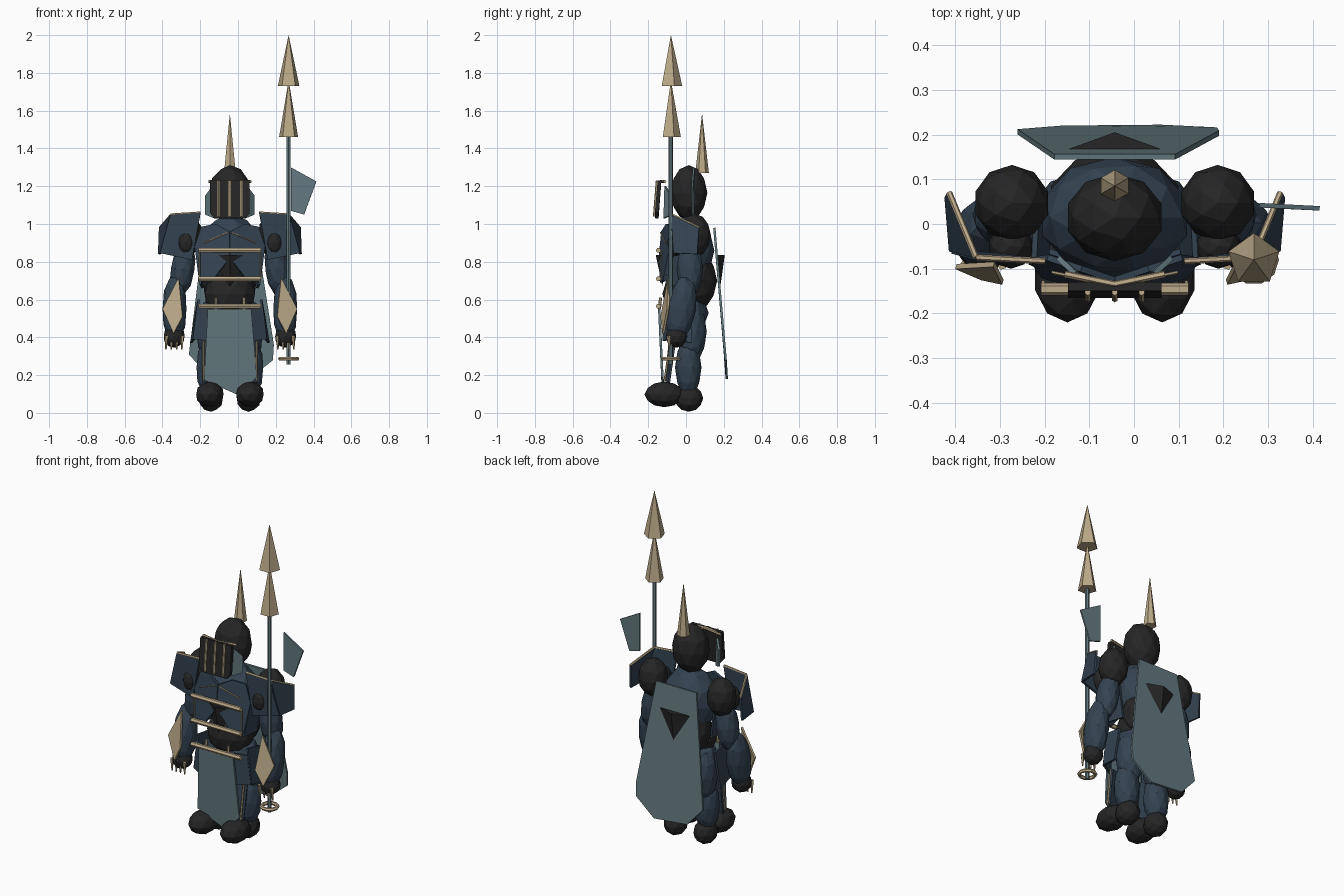
import bpy, bmesh, math
from mathutils import Vector

if "Cube" in bpy.data.objects:
    bpy.data.objects.remove(bpy.data.objects["Cube"])

CX = -0.043  # body midline; the spear on one side shifts it off centre


def material(name, rgb):
    m = bpy.data.materials.new(name)
    m.diffuse_color = (*rgb, 1)
    m.use_nodes = True
    m.node_tree.nodes["Principled BSDF"].inputs["Base Color"].default_value = m.diffuse_color
    return m


BLACK = material("charcoal", (0.019, 0.019, 0.019))
NAVY = material("dark_blue_steel", (0.034, 0.055, 0.082))
SLATE = material("slate", (0.125, 0.19, 0.21))
GOLD = material("pale_gold", (0.50, 0.40, 0.25))


def finish(name, bm, mat):
    bmesh.ops.recalc_face_normals(bm, faces=bm.faces)
    me = bpy.data.meshes.new(name)
    bm.to_mesh(me)
    bm.free()
    me.materials.append(mat)
    ob = bpy.data.objects.new(name, me)
    bpy.context.collection.objects.link(ob)
    return ob


def blob(name, loc, radii, mat, rot_x=0, rot_y=0):
    bm = bmesh.new()
    bmesh.ops.create_icosphere(bm, subdivisions=2, radius=1)
    ob = finish(name, bm, mat)
    ob.location, ob.scale, ob.rotation_euler = loc, radii, (rot_x, rot_y, 0)
    return ob


def rod(name, a, b, r, mat, r2=None, sides=6):
    """Straight cylinder or cone from a to b."""
    a, b = Vector(a), Vector(b)
    bm = bmesh.new()
    bmesh.ops.create_cone(bm, cap_ends=True, segments=sides, radius1=r,
                          radius2=r if r2 is None else r2, depth=(b - a).length)
    if r2 == 0:
        bmesh.ops.remove_doubles(bm, verts=bm.verts, dist=1e-5)
    ob = finish(name, bm, mat)
    ob.location = (a + b) / 2
    ob.rotation_mode = 'QUATERNION'
    ob.rotation_quaternion = Vector((0, 0, 1)).rotation_difference(b - a)
    return ob


def plate(name, pts, mat, thick=0.012):
    bm = bmesh.new()
    bm.faces.new([bm.verts.new(p) for p in pts])
    ob = finish(name, bm, mat)
    mod = ob.modifiers.new("thickness", 'SOLIDIFY')
    mod.thickness, mod.offset = thick, 0
    return ob


def wedge(name, top, tip, mat):
    """Three-sided pyramid hanging from a flat top triangle."""
    bm = bmesh.new()
    t = [bm.verts.new(p) for p in top]
    v = bm.verts.new(tip)
    bm.faces.new(t)
    for i in range(3):
        bm.faces.new((t[i], t[(i + 1) % 3], v))
    return finish(name, bm, mat)


# Head, horn and barred visor
blob("helmet", (CX, 0.015, 1.165), (0.11, 0.098, 0.147), BLACK)
rod("helmet_horn", (CX, 0.085, 1.27), (CX, 0.085, 1.585), 0.036, GOLD, 0)
plate("visor", [(CX - .105, -.14, 1.23), (CX + .105, -.14, 1.23),
                (CX + .105, -.155, 1.06), (CX + .08, -.155, 1.03),
                (CX - .08, -.155, 1.03), (CX - .105, -.155, 1.06)], BLACK, 0.02)
for dx in (-0.06, 0, 0.06):
    rod("visor_bar", (CX + dx, -.153, 1.23), (CX + dx, -.168, 1.04), 0.007, GOLD)

# Torso
blob("chest", (CX, 0.015, 0.86), (0.17, 0.135, 0.19), NAVY)
blob("back", (CX, 0.05, 0.70), (0.15, 0.115, 0.16), BLACK)
blob("belly", (CX, -0.01, 0.63), (0.14, 0.115, 0.13), BLACK)
blob("hips", (CX, 0.01, 0.53), (0.165, 0.11, 0.10), NAVY)
wedge("chest_emblem", [(CX - .11, -.105, .835), (CX + .11, -.105, .835),
                       (CX, -.16, .835)], (CX, -.125, .67), BLACK)
for z in (0.86, 0.71, 0.565):
    rod("chest_bar", (CX - .165, -.146, z), (CX + .165, -.146, z), 0.014, GOLD)

# Front cloth, cape and its emblem
plate("front_cloth", [(-.16, -.142, .55), (.07, -.142, .55), (.10, -.125, .19),
                      (0, -.12, .095), (-.18, -.125, .175)], SLATE)
plate("cape", [(CX - .135, .15, .98), (CX + .135, .15, .98), (.19, .203, .36),
               (.185, .21, .28), (.06, .216, .18), (-.16, .214, .2),
               (-.26, .206, .31)], SLATE)
wedge("cape_emblem", [(CX - .11, .165, .835), (CX + .11, .165, .835),
                      (CX, .205, .835)], (CX, .182, .67), BLACK)

# Everything that repeats left and right
for s in (-1, 1):
    def P(dx, y, z):
        return (CX + s * dx, y, z)

    # helmet trim
    rod("brow_trim", P(0, -.135, 1.225), P(.112, -.112, 1.225), 0.008, GOLD)
    plate("cheek_guard", [P(.09, -.11, 1.2), P(.127, -.075, 1.15),
                          P(.127, -.075, 1.05), P(.08, -.115, 1.03)], SLATE)

    # breastplate halves with seams and buckles
    plate("breastplate", [P(0, -.125, .96), P(.075, -.10, 1.0), P(.15, -.075, .985),
                          P(.185, -.08, .88), P(.162, -.115, .70), P(.10, -.132, .69),
                          P(0, -.138, .82)], NAVY, 0.014)
    plate("side_plate", [P(.18, -.075, .90), P(.175, .03, .90),
                         P(.145, .03, .66), P(.155, -.11, .68)], NAVY)
    rod("chest_seam", P(.01, -.135, .955), P(.14, -.108, .90), 0.004, GOLD)
    rod("side_seam", P(.16, -.13, .86), P(.16, -.13, .71), 0.004, GOLD)
    rod("belt_tab", P(.075, -.135, .61), P(.075, -.14, .55), 0.008, GOLD)

    # shoulders: ball, folded guard and trim
    blob("shoulder", P(.230, .047, .94), (.085, .085, .115), BLACK)
    blob("shoulder_joint", P(.232, -.05, .90), (.05, .05, .07), BLACK)
    corner, inner, back = P(.31, -.075, 1.05), P(.155, -.083, 1.06), P(.37, .07, .98)
    plate("shoulder_guard_front", [inner, corner, P(.365, -.06, .845),
                                   P(.20, -.08, .81)], NAVY)
    plate("shoulder_guard_side", [corner, back, P(.375, .06, .84),
                                  P(.365, -.06, .845)], NAVY)
    rod("guard_trim", inner, corner, 0.007, GOLD)
    rod("guard_trim", corner, back, 0.007, GOLD)

    # arms with forearm shields
    blob("upper_arm", P(.25, .02, .76), (.065, .07, .15), NAVY, 0, -s * .15)
    blob("forearm", P(.293, -.025, .55), (.066, .078, .185), NAVY, -.17)
    plate("forearm_shield", [P(.27, -.09, .715), P(.355, -.095, .55), P(.297, -.12, .42),
                             P(.25, -.13, .51)], GOLD)
    blob("hand", P(.295, -.05, .405), (.058, .058, .06), BLACK)
    for k in range(4):
        x = .252 + k * .028
        rod("claw", P(x, -.092, .41), P(x + .002, -.088, .335), 0.011, GOLD, 0.004, 5)

    # skirt plates, legs and feet
    plate("skirt_front", [P(.10, -.12, .57), P(.165, -.085, .56),
                          P(.19, -.085, .39), P(.115, -.12, .38)], NAVY)
    plate("skirt_side", [P(.165, -.085, .60), P(.17, .03, .58),
                         P(.205, .03, .37), P(.19, -.085, .39)], NAVY)
    blob("thigh", P(.095, .03, .43), (.083, .08, .17), NAVY)
    blob("shin", P(.105, .012, .24), (.075, .07, .16), NAVY)
    plate("greave", [P(.07, -.085, .38), P(.15, -.06, .37), P(.145, -.09, .16),
                     P(.07, -.11, .17)], NAVY)
    rod("greave_trim", P(.14, -.082, .38), P(.14, -.113, .17), 0.006, GOLD)
    blob("foot", P(.106, -.115, .098), (.076, .105, .068), BLACK)
    blob("heel", P(.100, .015, .078), (.066, .076, .072), BLACK)

# Spear with double head, pennant and base ring
SX, SY = 0.268, -0.08
rod("spear_shaft", (SX, SY, .255), (SX, SY, 1.5), 0.012, SLATE)
rod("spear_head_lower", (SX, SY, 1.46), (SX, SY, 1.76), 0.053, GOLD, 0, 5)
rod("spear_head_upper", (SX, SY, 1.73), (SX, SY, 2.0), 0.06, GOLD, 0, 5)
plate("pennant", [(.28, .042, 1.3), (.415, .035, 1.225), (.35, .038, 1.05),
                  (.28, .042, 1.07)], SLATE, 0.01)
bpy.ops.mesh.primitive_torus_add(location=(SX, SY, .287), major_radius=0.045,
                                 minor_radius=0.011, major_segments=10, minor_segments=6)
ring = bpy.context.object
ring.name = "spear_ring"
ring.data.materials.append(GOLD)
